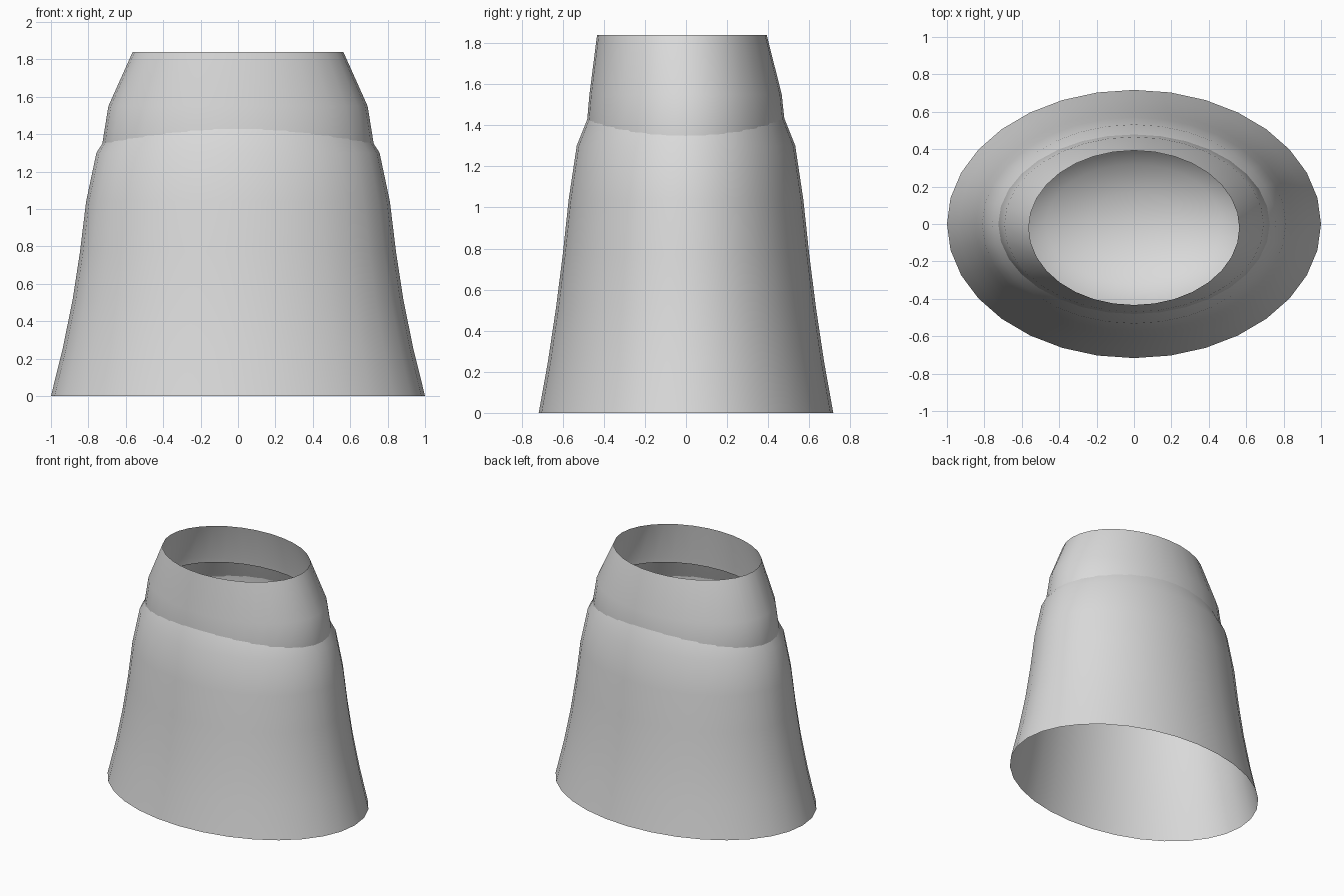
import bpy
import bmesh
import math

if "Cube" in bpy.data.objects:
    bpy.data.objects.remove(bpy.data.objects["Cube"])

SIDES = 32

grey = bpy.data.materials.new("light_grey")
grey.diffuse_color = (0.7, 0.7, 0.7, 1.0)
grey.use_nodes = True
grey.node_tree.nodes["Principled BSDF"].inputs["Base Color"].default_value = grey.diffuse_color


def oval_shell(name, rings, tip=None):
    """Loft oval rings (z, half width, half depth, y centre); tip closes the lower end."""
    bm = bmesh.new()
    loops = []
    for z, rx, ry, cy in rings:
        loops.append([bm.verts.new((rx * math.sin(2 * math.pi * i / SIDES),
                                    cy - ry * math.cos(2 * math.pi * i / SIDES), z))
                      for i in range(SIDES)])
    for low, high in zip(loops, loops[1:]):
        for i in range(SIDES):
            j = (i + 1) % SIDES
            bm.faces.new((low[i], low[j], high[j], high[i]))
    if tip is not None:
        centre = bm.verts.new((0, 0, tip))
        for i in range(SIDES):
            bm.faces.new((centre, loops[0][(i + 1) % SIDES], loops[0][i]))
    for face in bm.faces:
        face.smooth = True
    mesh = bpy.data.meshes.new(name)
    bm.to_mesh(mesh)
    bm.free()
    mesh.materials.append(grey)
    obj = bpy.data.objects.new(name, mesh)
    bpy.context.collection.objects.link(obj)
    return obj


# Flared lower shell, open at both ends, its rim tucked inside the collar
oval_shell("flared_skirt", [
    (0.00, 1.000, 0.717, 0),
    (0.25, 0.938, 0.672, 0),
    (0.51, 0.885, 0.633, 0),
    (0.77, 0.845, 0.600, 0),
    (1.04, 0.812, 0.571, 0),
    (1.30, 0.757, 0.532, 0),
    (1.42, 0.680, 0.484, 0),
    (1.54, 0.600, 0.440, 0),
])

# Upper collar, open at the top, with a rounded bottom hidden in the skirt
oval_shell("upper_collar", [
    (0.91, 0.250, 0.170, 0),
    (0.98, 0.470, 0.320, 0),
    (1.10, 0.640, 0.430, 0),
    (1.22, 0.710, 0.478, 0),
    (1.34, 0.727, 0.489, 0),
    (1.55, 0.693, 0.468, -0.002),
    (1.84, 0.563, 0.413, -0.020),
], tip=0.88)
